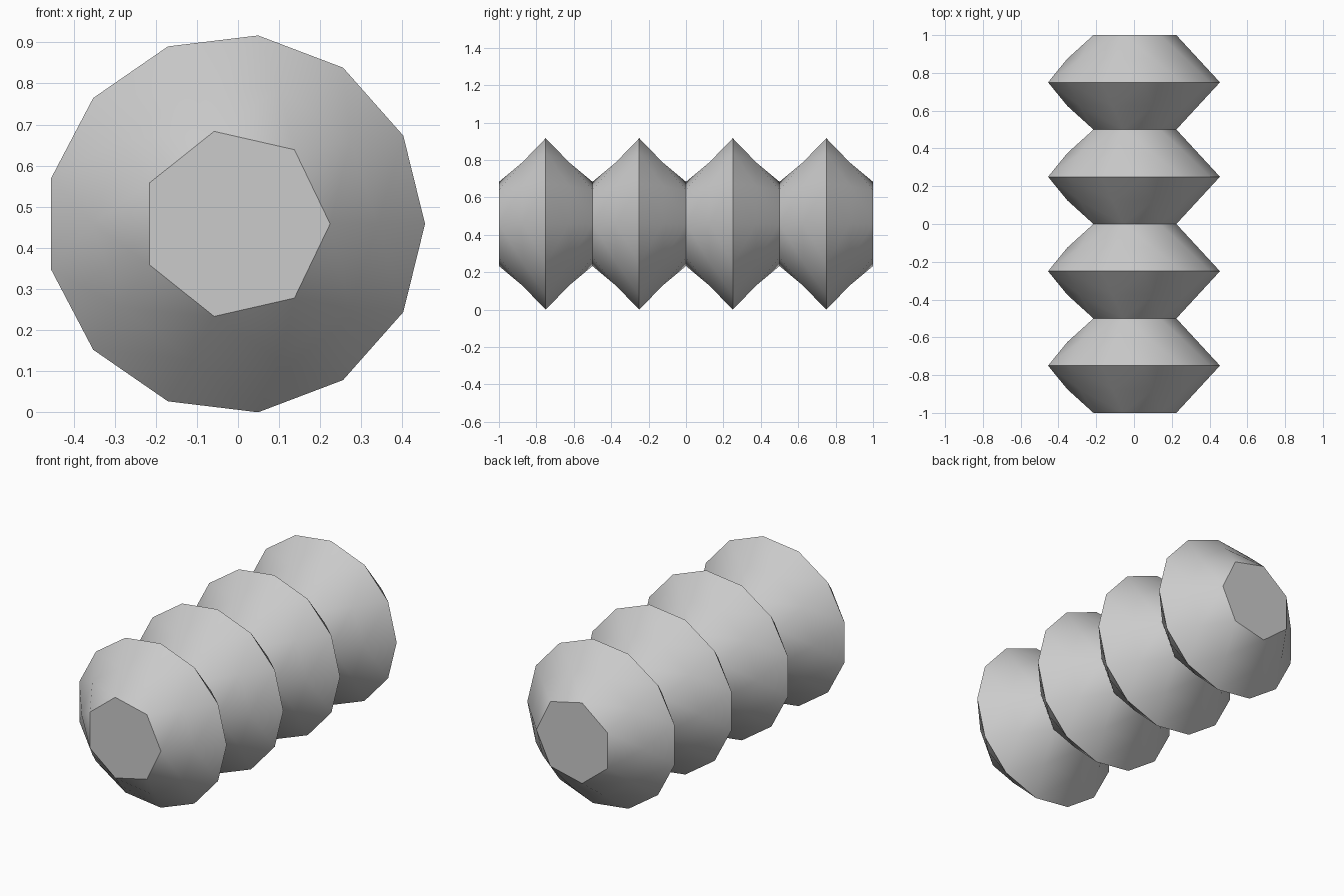
import bpy, bmesh, math

cube = bpy.data.objects.get("Cube")
if cube:
    bpy.data.objects.remove(cube, do_unlink=True)

RADIUS = 0.4617            # ridge radius
CENTRE = (-0.0067, 0.4583)  # axis position in x and z
SEGMENTS = 4
LENGTH = 2.0

# Each bulge swells through rings whose side count grows with their radius
BULGE = [(7, 0.5), (10, 0.75), (13, 1.0), (10, 0.75)]

grey = bpy.data.materials.new("light grey")
grey.use_nodes = True
colour = (0.6, 0.6, 0.6, 1)
grey.diffuse_color = colour
grey.node_tree.nodes["Principled BSDF"].inputs["Base Color"].default_value = colour


def add_ring(bm, sides, scale, y):
    """Polygon of vertices around the long axis, first corner towards +x."""
    r = RADIUS * scale
    turn = 2 * math.pi / sides
    return [bm.verts.new((CENTRE[0] + r * math.cos(i * turn), y,
                          CENTRE[1] + r * math.sin(i * turn)))
            for i in range(sides)]


def join_rings(bm, a, b):
    """Triangle strip between rings of unequal side count, ordered by angle."""
    i = j = 0
    while i < len(a) or j < len(b):
        va, vb = a[i % len(a)], b[j % len(b)]
        if (i + 0.5) / len(a) < (j + 0.5) / len(b):
            i += 1
            bm.faces.new((va, a[i % len(a)], vb))
        else:
            j += 1
            bm.faces.new((va, b[j % len(b)], vb))


# Ribbed body, lofted along y
bm = bmesh.new()
profile = BULGE * SEGMENTS + BULGE[:1]
step = LENGTH / (len(profile) - 1)
rings = [add_ring(bm, sides, scale, -LENGTH / 2 + k * step)
         for k, (sides, scale) in enumerate(profile)]
for a, b in zip(rings, rings[1:]):
    join_rings(bm, a, b)

# Flat end caps
bm.faces.new(rings[0])
bm.faces.new(rings[-1])
bmesh.ops.recalc_face_normals(bm, faces=bm.faces[:])

mesh = bpy.data.meshes.new("ribbed_body")
bm.to_mesh(mesh)
bm.free()
mesh.materials.append(grey)
body = bpy.data.objects.new("ribbed_body", mesh)
bpy.context.collection.objects.link(body)

# Smooth flanks, crisp ridges, valleys and cap rims
bpy.ops.object.select_all(action='DESELECT')
body.select_set(True)
bpy.context.view_layer.objects.active = body
bpy.ops.object.shade_smooth_by_angle(angle=math.radians(35))
